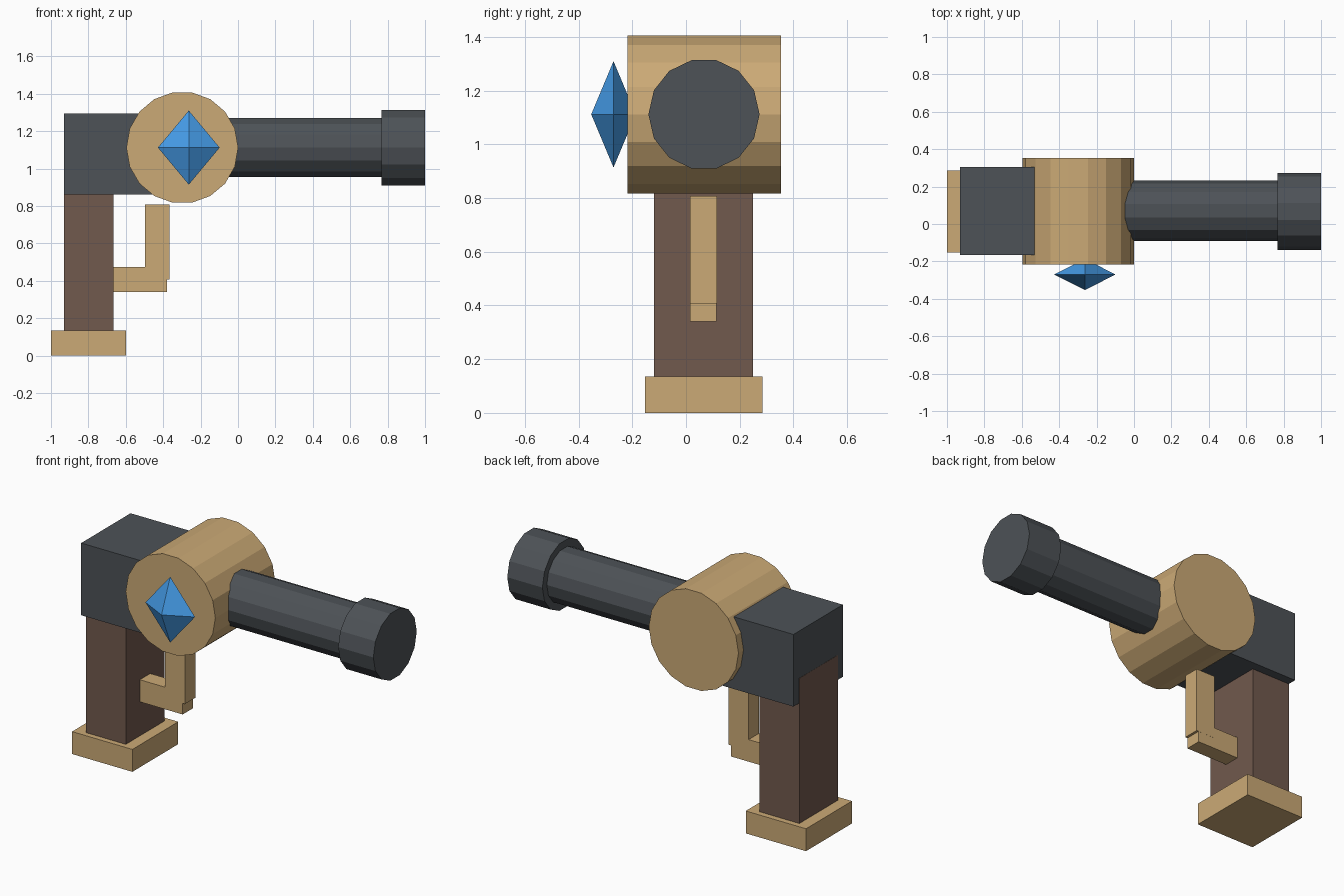
import bpy, bmesh
from math import pi, sin, cos
from mathutils import Matrix, Vector

if "Cube" in bpy.data.objects:
    bpy.data.objects.remove(bpy.data.objects["Cube"])


def material(name, rgb):
    m = bpy.data.materials.new(name)
    m.diffuse_color = (*rgb, 1)
    m.use_nodes = True
    m.node_tree.nodes["Principled BSDF"].inputs["Base Color"].default_value = m.diffuse_color
    return m


TAN = material("brass", (0.60, 0.40, 0.18))
BROWN = material("wood", (0.165, 0.10, 0.075))
DARK = material("gunmetal", (0.075, 0.085, 0.095))
BLUE = material("crystal_blue", (0.06, 0.33, 0.80))


def finish(name, bm, mat):
    bmesh.ops.recalc_face_normals(bm, faces=bm.faces)
    me = bpy.data.meshes.new(name)
    bm.to_mesh(me)
    bm.free()
    me.materials.append(mat)
    ob = bpy.data.objects.new(name, me)
    bpy.context.collection.objects.link(ob)
    return ob


def box(name, x, y, z, mat):
    """Box from (min, max) ranges."""
    bm = bmesh.new()
    bmesh.ops.create_cube(bm, size=1)
    for v in bm.verts:
        v.co = Vector([(r[0] + r[1]) / 2 + c * (r[1] - r[0])
                       for r, c in zip((x, y, z), v.co)])
    return finish(name, bm, mat)


def prism(name, sides, radius, axis, start, end, centre, mat):
    """Cylinder along x or y, with a vertex pointing sideways."""
    bm = bmesh.new()
    rings = []
    for t in (start, end):
        ring = []
        for i in range(sides):
            a = 2 * pi * i / sides
            u, w = centre[0] + radius * cos(a), centre[1] + radius * sin(a)
            ring.append(bm.verts.new((t, u, w) if axis == "x" else (u, t, w)))
        rings.append(ring)
        bm.faces.new(ring)
    for i in range(sides):
        j = (i + 1) % sides
        bm.faces.new((rings[0][i], rings[0][j], rings[1][j], rings[1][i]))
    return finish(name, bm, mat)


# Handle and its foot
box("grip_base", (-1.0, -0.598), (-0.152, 0.285), (0, 0.135), TAN)
box("grip", (-0.931, -0.665), (-0.119, 0.25), (0.13, 1.01), BROWN)

# Rear body block
box("rear_block", (-0.93, -0.35), (-0.165, 0.305), (0.86, 1.295), DARK)

# Cross drum
prism("drum", 18, 0.299, "y", -0.217, 0.353, (-0.298, 1.112), TAN)

# Barrel and muzzle
prism("barrel", 14, 0.162, "x", -0.25, 0.80, (0.07, 1.112), DARK)
prism("muzzle", 14, 0.207, "x", 0.766, 1.0, (0.067, 1.112), DARK)

# Trigger and its lower arm
box("trigger", (-0.498, -0.365), (0.015, 0.115), (0.407, 0.808), TAN)
box("trigger_arm", (-0.70, -0.38), (0.0155, 0.1145), (0.34, 0.473), TAN)

# Crystal: stretched octahedron set into the drum face
bm = bmesh.new()
bmesh.ops.create_cone(bm, segments=4, radius1=1, radius2=0, depth=1, cap_ends=False)
bmesh.ops.translate(bm, verts=bm.verts, vec=(0, 0, 0.5))
for v in bm.verts:
    if abs(v.co.z) < 1e-4:
        v.co.z = 0
bmesh.ops.mirror(bm, geom=bm.verts[:] + bm.edges[:] + bm.faces[:],
                 axis="Z", merge_dist=0.001)
if max(abs(v.co.x) for v in bm.verts) < 0.9:
    bmesh.ops.rotate(bm, verts=bm.verts, matrix=Matrix.Rotation(pi / 4, 3, "Z"))
for v in bm.verts:
    v.co = Vector((-0.263 + v.co.x * 0.165, -0.27 + v.co.z * 0.083, 1.112 + v.co.y * 0.198))
finish("crystal", bm, BLUE)
